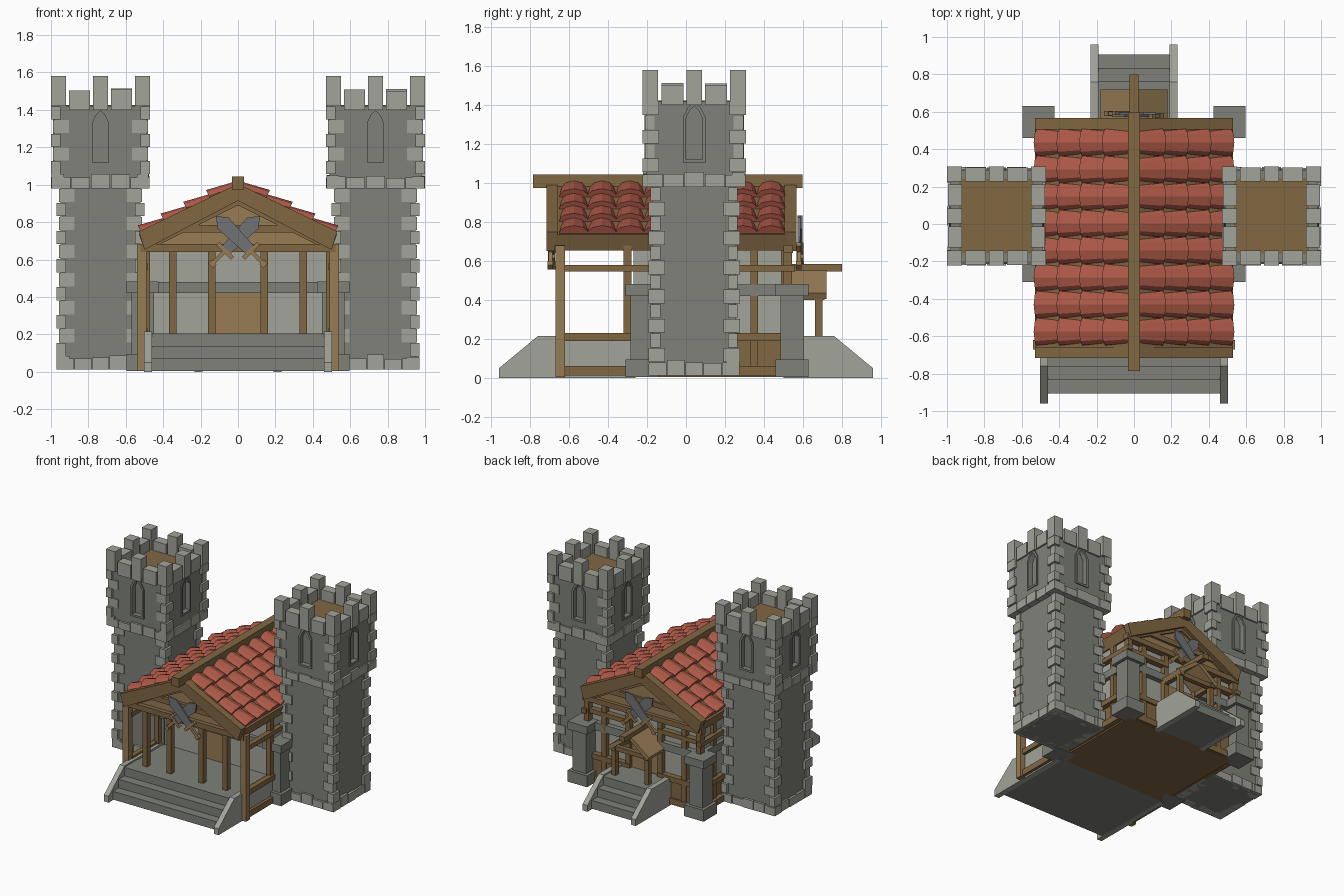
import bpy, bmesh, random
from math import pi
from mathutils import Matrix, Vector

if "Cube" in bpy.data.objects:
    bpy.data.objects.remove(bpy.data.objects["Cube"])

random.seed(4)


def material(name, *rgb):
    m = bpy.data.materials.new(name)
    m.diffuse_color = (*rgb, 1)
    m.use_nodes = True
    m.node_tree.nodes["Principled BSDF"].inputs["Base Color"].default_value = m.diffuse_color
    return m


DARK = material("dark_stone", .21, .22, .19)
LIGHT = material("light_stone", .36, .37, .32)
WOOD = material("wood", .22, .135, .055)
PALE = material("pale_wood", .31, .20, .09)
TILE = material("clay", .42, .10, .065)
STEEL = material("steel", .16, .17, .18)
SIDES = (-1, 1)


class Part:
    """Collects solids into one object."""
    def __init__(self, name, mat):
        self.name, self.mat, self.bm = name, mat, bmesh.new()

    def loft(self, a, b):
        va, vb = [[self.bm.verts.new(p) for p in ring] for ring in (a, b)]
        n = len(va)
        self.bm.faces.new(va[::-1])
        self.bm.faces.new(vb)
        for i in range(n):
            j = (i + 1) % n
            self.bm.faces.new((va[i], va[j], vb[j], vb[i]))

    def prism(self, pts, a, b, axis='y', m=Matrix()):
        f = (lambda u, v, d: (u, d, v)) if axis == 'y' else (lambda u, v, d: (d, u, v))
        self.loft(*[[m @ Vector(f(u, v, d)) for u, v in pts] for d in (a, b)])

    def box(self, x0, x1, y0, y1, z0, z1, m=Matrix()):
        self.prism([(x0, z0), (x1, z0), (x1, z1), (x0, z1)], y0, y1, 'y', m)

    def pair(self, x0, x1, *rest):
        for s in SIDES:
            self.box(s * x0, s * x1, *rest)

    def halves(self, pts, a, b, m=Matrix()):
        for s in SIDES:
            self.prism([(s * u, v) for u, v in pts], a, b, 'y', m)

    def done(self):
        bmesh.ops.recalc_face_normals(self.bm, faces=self.bm.faces[:])
        me = bpy.data.meshes.new(self.name)
        self.bm.to_mesh(me)
        self.bm.free()
        me.materials.append(self.mat)
        bpy.context.collection.objects.link(bpy.data.objects.new(self.name, me))


# Towers
def tower(side):
    name = "left" if side < 0 else "right"
    base = Matrix.Translation((side * .735, .042, 0))
    walls = Part(name + "_tower_walls", DARK)
    stones = Part(name + "_tower_stones", LIGHT)
    frames = Part(name + "_tower_window_frames", DARK)
    walls.box(-.215, .215, -.215, .215, .012, .98, base)
    walls.box(-.215, .215, -.215, .215, .98, 1.41, base)
    inner = [(0, 1.395), (.022, 1.375), (.043, 1.33), (.043, 1.12), (0, 1.12)]
    outer = [(0, 1.105), (.058, 1.105), (.058, 1.34), (.032, 1.39), (0, 1.415)]
    for k in range(4):
        m = base @ Matrix.Rotation(k * pi / 2, 4, 'Z')
        # wall panel with an arched opening, and its frame
        walls.halves([(0, .985), (.247, .985), (.247, 1.42), (0, 1.42)] + inner, -.247, -.2, m)
        frames.halves(outer + inner, -.255, -.22, m)
        # rows of stones at the foot of both storeys
        for h, z in ((.235, .012), (.265, .98)):
            w = 2 * h / 5
            for i in range(5):
                x = -h + i * w
                stones.box(x + .002, x + w - .002, -h + random.uniform(0, .008), -h + .07,
                           z, z + random.uniform(.055, .08), m)
        # alternating corner stones
        for h, z0, z1, n in ((.235, .08, .98, 12), (.265, 1.055, 1.42, 5)):
            d = (z1 - z0) / n
            for i in range(n):
                lx, ly = (.085, .05) if (i + k) % 2 else (.05, .085)
                o = h - (.012 if i % 2 else 0)
                stones.box(-o, -o + lx, -o, -o + ly, z0 + i * d + .002, z0 + (i + 1) * d - .002, m)
        # battlements
        stones.box(-.265, -.185, -.265, -.185, 1.42, 1.58, m)
        stones.box(-.04, .04, -.265, -.185, 1.40, 1.58, m)
        for x in (-.168, .055):
            stones.box(x, x + .113, -.26, -.185, 1.40, 1.5 + random.uniform(0, .015), m)
    for p in (walls, stones, frames):
        p.done()
    floor = Part(name + "_tower_floor", WOOD)
    floor.box(-.2, .2, -.2, .2, 1.405, 1.425, base)
    floor.done()


for s in SIDES:
    tower(s)

# Platform and both flights of steps
p = Part("platform", DARK)
p.box(-.47, .47, -.72, -.25, .005, .2)
p.box(-.2, .2, .48, .72, .005, .2)
p.done()
p = Part("hall_floor", WOOD)
p.box(-.48, .48, -.25, .52, .005, .2)
p.done()
p = Part("steps", DARK)
for d, w in ((-1, .465), (1, .195)):
    for i, y in enumerate((.907, .835, .762)):
        p.box(-w, w, d * y, d * .6, .005, .07 * (i + 1) - .003 * i)
p.done()
p = Part("step_side_walls", LIGHT)
for d, x, end in ((-1, .46, .26), (1, .19, .5)):
    prof = [(d * .96, 0), (d * .96, .05), (d * .76, .215), (d * end, .215), (d * end, 0)]
    for s in SIDES:
        p.prism(prof, s * x, s * (x + .042), 'x')
p.done()

# Hall walls
p = Part("hall_walls", LIGHT)
p.prism([(-.475, .19), (.475, .19), (.475, .69), (0, .93), (-.475, .69)], -.27, .49)
p.done()
p = Part("stone_pillars", DARK)
for x in (-.51, .51):
    for y in (-.225, .545):
        for r, z0, z1 in ((.085, .005, .095), (.06, .095, .42), (.085, .42, .482)):
            p.box(x - r, x + r, y - r, y + r, z0, z1)
p.done()
p = Part("stone_bands", DARK)
p.box(-.47, .47, -.3, -.25, .42, .48)
p.pair(.465, .505, -.2, .5, .42, .48)
for s in SIDES:
    p.box(s * .14, s * .47, .47, .53, .42, .48)
p.done()
p = Part("doors", PALE)
p.box(-.12, .12, -.29, -.26, .2, .42)
p.box(-.12, .12, .48, .505, .2, .42)
p.done()

# Timber frame
p = Part("corner_posts", PALE)
p.pair(.49, .54, -.67, -.62, .005, .68)
p.done()
p = Part("posts", WOOD)
for x in (.14, .35):
    p.pair(x - .02, x + .02, -.665, -.625, .2, .65)
    p.pair(x - .02, x + .02, .485, .53, .05 if x > .2 else .2, .66)
p.pair(.47, .51, -.32, -.28, .2, .68)
p.pair(.47, .51, .5, .545, .2, .68)
for y in (.12, .33):
    p.pair(.46, .5, y, y + .04, .05, .68)
p.done()
p = Part("rails", WOOD)
for z0, z1 in ((.012, .06), (.19, .23), (.545, .58)):
    p.pair(.485, .525, -.63, .56, z0, z1)
    p.pair(.12, .5, .49, .535, z0, z1)
p.done()

# Gables
p = Part("gable_panels", PALE)
for y in (-.64, .51):
    p.prism([(-.47, .66), (.47, .66), (0, .93)], y, y + .012)
p.done()
p = Part("tie_beams", WOOD)
for y0, y1 in ((-.675, -.62), (.5, .55)):
    p.box(-.52, .52, y0, y1, .64, .682)
    p.box(-.3, .3, y0 + .01, y1 - .01, .745, .785)
    p.halves([(0, .93), (.49, .68), (.42, .68), (0, .89)], y0 + .01, y1 - .01)
p.done()

# Main roof
p = Part("roof_deck", WOOD)
p.halves([(0, 1.0), (.52, .735), (.505, .70), (0, .96)], -.68, .53)
p.halves([(.53, .735), (.5, .655), (.455, .68), (.485, .755)], -.67, .52)
p.done()
p = Part("barge_boards", WOOD)
for y0, y1 in ((-.717, -.66), (.505, .566)):
    p.halves([(0, 1.005), (.53, .75), (.5, .652), (0, .915)], y0, y1)
p.done()
p = Part("ridge_beam", WOOD)
p.box(-.033, .033, -.785, .597, .975, 1.045)
p.done()
p = Part("roof_tiles", TILE)
curve = [(-.073, 0), (-.05, .024), (0, .036), (.05, .024), (.073, 0)]
for s in SIDES:
    down, up = Vector((s * .888, 0, -.46)), Vector((s * .46, 0, .888))
    for row in range(4):
        for col in range(8):
            yc = -.648 + (col + .5) * .1445
            rings = []
            for t, k, lift in ((row * .137 + .015, .8, 0), (row * .137 + .163, 1, .022)):
                o = Vector((0, yc, .995)) + down * t
                rings.append([o + Vector((0, u * k, 0)) + up * (v * k + lift) for u, v in curve]
                             + [o + Vector((0, u * k, 0)) + up * (lift - .012) for u in (.073, -.073)])
            p.loft(*rings)
p.done()

# Back porch canopy
p = Part("canopy_roof", PALE)
p.halves([(0, .57), (.18, .435), (.165, .405), (0, .535)], .5, .72)
p.done()
p = Part("canopy_frame", WOOD)
p.box(-.024, .024, .5, .8, .545, .585)
p.pair(.125, .16, .662, .7, .2, .44)
p.pair(.125, .16, .5, .712, .40, .435)
p.box(-.16, .16, .662, .7, .40, .435)
p.done()

# Crossed swords on both gables
blades, hilts = Part("sword_blades", STEEL), Part("sword_hilts", PALE)
for y in (-.69, .585):
    for s in SIDES:
        m = Matrix.Translation((-s * .14, y + s * .006, .575)) @ Matrix.Rotation(s * pi / 4, 4, 'Y')
        blades.prism([(-.03, .11), (.03, .11), (.042, .31), (0, .365), (-.042, .31)], -.006, .006, 'y', m)
        hilts.box(-.011, .011, -.01, .01, .01, .1, m)
        hilts.box(-.055, .055, -.012, .012, .09, .113, m)
        hilts.box(-.017, .017, -.014, .014, -.01, .018, m)
blades.done()
hilts.done()
